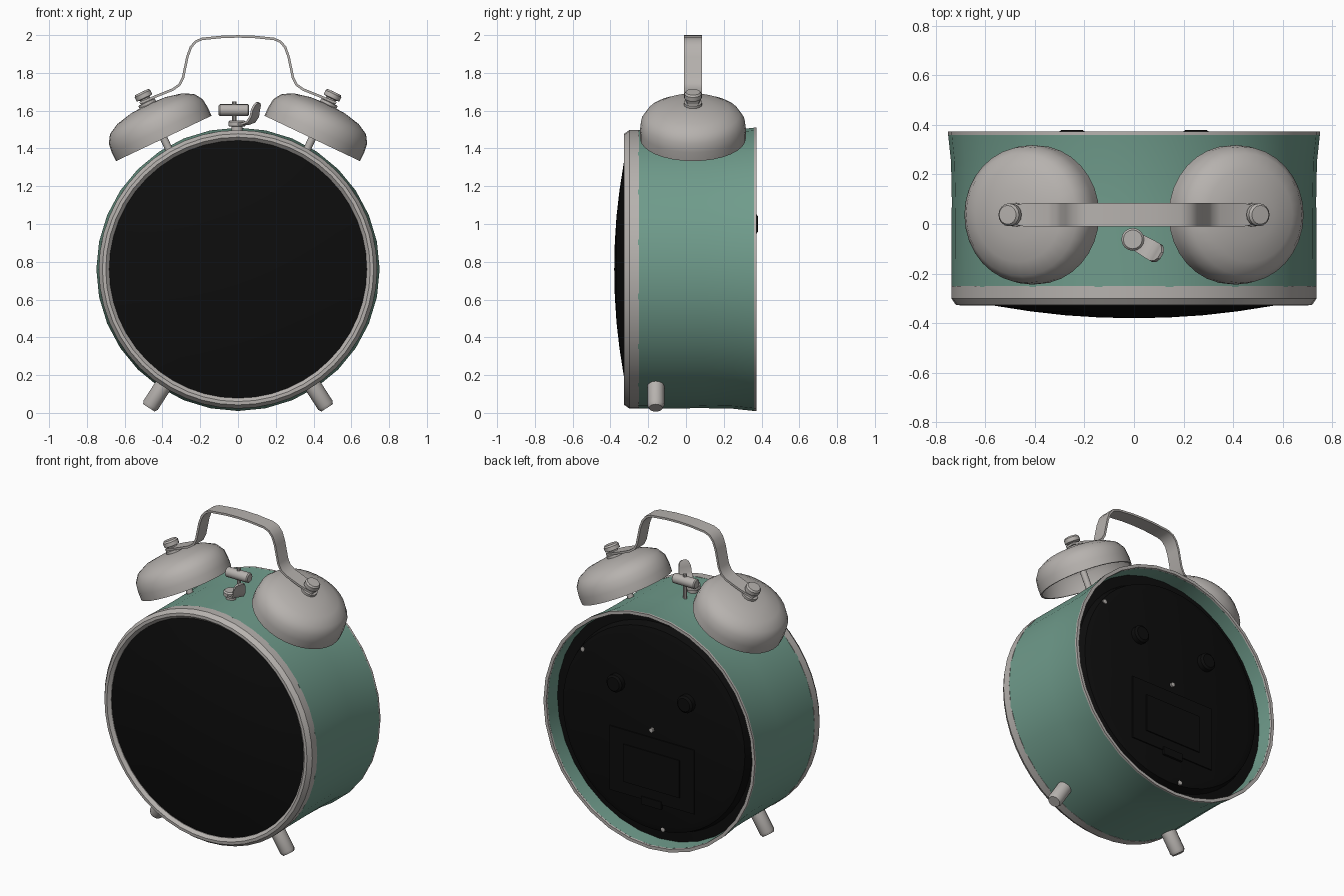
import bpy, bmesh, math
from mathutils import Matrix, Vector

if "Cube" in bpy.data.objects:
    bpy.data.objects.remove(bpy.data.objects["Cube"])


def material(name, rgb):
    m = bpy.data.materials.new(name)
    m.diffuse_color = (*rgb, 1)
    m.use_nodes = True
    m.node_tree.nodes["Principled BSDF"].inputs["Base Color"].default_value = m.diffuse_color
    return m


METAL = material("warm grey metal", (0.47, 0.445, 0.425))
GREEN = material("sage green", (0.16, 0.33, 0.26))
BLACK = material("black", (0.004, 0.004, 0.004))
CZ = 0.76  # height of the case axis


def finish(name, bm, mat, angle=35):
    bmesh.ops.remove_doubles(bm, verts=bm.verts, dist=1e-5)
    bmesh.ops.recalc_face_normals(bm, faces=bm.faces)
    me = bpy.data.meshes.new(name)
    bm.to_mesh(me)
    bm.free()
    me.materials.append(mat)
    ob = bpy.data.objects.new(name, me)
    bpy.context.collection.objects.link(ob)
    bpy.ops.object.select_all(action='DESELECT')
    ob.select_set(True)
    bpy.context.view_layer.objects.active = ob
    bpy.ops.object.shade_smooth_by_angle(angle=math.radians(angle))
    return ob


def lathe(name, profile, mat, origin, axis, seg=32, closed=False):
    """Revolve (radius, height) points around an axis."""
    bm = bmesh.new()
    pts = profile + profile[:1] if closed else profile
    rot = Vector((0, 0, 1)).rotation_difference(Vector(axis)).to_matrix().to_4x4()
    vs = [bm.verts.new((r, 0, h)) for r, h in pts]
    es = [bm.edges.new(p) for p in zip(vs, vs[1:])]
    bmesh.ops.spin(bm, geom=vs + es, cent=(0, 0, 0), axis=(0, 0, 1),
                   angle=math.tau, steps=seg, use_merge=False)
    bmesh.ops.transform(bm, matrix=Matrix.Translation(origin) @ rot, verts=bm.verts)
    return finish(name, bm, mat)


def ribbon(name, path, half_width, thick, mat, matrix):
    """Strap following (x, z) points, with a width along y and a thickness."""
    bm = bmesh.new()
    pts = [Vector(p) for p in path]
    rings = []
    for i, p in enumerate(pts):
        t = (pts[min(i + 1, len(pts) - 1)] - pts[max(i - 1, 0)]).normalized()
        n = Vector((-t.y, t.x)) * thick / 2
        w = half_width[i] if isinstance(half_width, list) else half_width
        rings.append([bm.verts.new((q.x, s, q.y))
                      for q, s in ((p + n, -w), (p + n, w), (p - n, w), (p - n, -w))])
    for a, b in zip(rings, rings[1:]):
        for k in range(4):
            bm.faces.new((a[k], a[(k + 1) % 4], b[(k + 1) % 4], b[k]))
    bm.faces.new(rings[0])
    bm.faces.new(rings[-1])
    bmesh.ops.transform(bm, matrix=matrix, verts=bm.verts)
    return finish(name, bm, mat)


def box(name, lo, hi, mat):
    bm = bmesh.new()
    lo, hi = Vector(lo), Vector(hi)
    size = Matrix.Diagonal((*(hi - lo), 1))
    bmesh.ops.create_cube(bm, size=1, matrix=Matrix.Translation((lo + hi) / 2) @ size)
    return finish(name, bm, mat)


AXIS, CENTRE = (0, 1, 0), (0, 0, CZ)

# Case: drum wall with a flared back edge, bezel and back trim
lathe("case", [(0.737, -0.255), (0.735, 0.10), (0.738, 0.25), (0.75, 0.362),
               (0.728, 0.362), (0.722, 0.25), (0.72, -0.255)],
      GREEN, CENTRE, AXIS, closed=True)
lathe("front_bezel", [(0.737, -0.25), (0.737, -0.30), (0.718, -0.327), (0.70, -0.328),
                      (0.682, -0.31), (0.682, -0.25)],
      METAL, CENTRE, AXIS, seg=48, closed=True)
lathe("back_trim", [(0.75, 0.36), (0.75, 0.373), (0.73, 0.373), (0.728, 0.36)],
      METAL, CENTRE, AXIS, closed=True)

# Domed front glass
lathe("front_glass", [(0, -0.38), (0.14, -0.377), (0.28, -0.368), (0.42, -0.352),
                      (0.56, -0.33), (0.69, -0.304)], BLACK, CENTRE, AXIS, seg=48)

# Recessed back cover with knobs, battery door and screws
lathe("back_cover", [(0, 0.34), (0.60, 0.34), (0.645, 0.325), (0.66, 0.275), (0.724, 0.27)],
      BLACK, CENTRE, AXIS, seg=48)
for x in (-0.25, 0.25):
    lathe("back_knob", [(0.055, 0.335), (0.055, 0.37), (0.042, 0.38), (0, 0.38)],
          BLACK, (x, 0, 1.0), AXIS, seg=16)
box("battery_frame", (-0.30, 0.335, 0.30), (0.30, 0.347, 0.71), BLACK)
box("battery_door", (-0.20, 0.34, 0.38), (0.20, 0.354, 0.62), BLACK)
box("battery_latch", (-0.07, 0.335, 0.27), (0.07, 0.354, 0.32), BLACK)
for x, z, y in ((0, CZ, 0.34), (0.50, 1.14, 0.32), (-0.07, 0.135, 0.32)):
    lathe("back_screw", [(0.014, 0), (0.014, 0.015), (0, 0.018)], METAL, (x, y, z), AXIS, seg=10)

for s in (-1, 1):
    # Bell with its post and cap nut on a tilted axis
    tilt = math.radians(25.4)
    up = (s * math.sin(tilt), 0, math.cos(tilt))
    base = (s * 0.393, 0.037, 1.453)
    lathe("bell", [(0.28, 0), (0.281, 0.05), (0.275, 0.10), (0.247, 0.143), (0.19, 0.174),
                   (0.10, 0.194), (0, 0.20), (0, 0.19), (0.10, 0.184), (0.185, 0.164),
                   (0.237, 0.136), (0.264, 0.095), (0.27, 0)],
          METAL, base, up, closed=True)
    lathe("bell_post", [(0.02, -0.16), (0.02, 0.22)], METAL, base, up, seg=12)
    lathe("bell_nut", [(0, 0.195), (0.048, 0.195), (0.048, 0.212), (0.028, 0.216),
                       (0.028, 0.234), (0.046, 0.238), (0.046, 0.262), (0.038, 0.272),
                       (0, 0.273)], METAL, base, up, seg=16)
    # Foot
    out = Vector((s * 0.54, 0, -0.84)).normalized()
    lathe("foot", [(0, 0.70), (0.045, 0.70), (0.045, 0.855), (0.036, 0.872), (0, 0.872)],
          METAL, (0, -0.16, CZ), out, seg=16)

# Carrying handle strap
half = [(-0.52, 1.640), (-0.44, 1.674), (-0.345, 1.712), (-0.31, 1.737), (-0.291, 1.775),
        (-0.268, 1.885), (-0.25, 1.935), (-0.225, 1.965), (-0.19, 1.98), (-0.08, 1.991), (0, 1.993)]
path = half + [(-x, z) for x, z in half[-2::-1]]
ribbon("handle", path, [0.03] + [0.047] * (len(path) - 2) + [0.03], 0.013, METAL,
       Matrix.Translation((0, 0.037, 0)))

# Striker between the bells
lathe("striker_rod", [(0, 1.45), (0.012, 1.45), (0.012, 1.648), (0, 1.648)],
      METAL, (-0.02, 0.037, 0), (0, 0, 1), seg=10)
lathe("striker_head", [(0, -0.08), (0.025, -0.08), (0.031, -0.074), (0.031, 0.074),
                       (0.025, 0.08), (0, 0.08)], METAL, (-0.022, 0.037, 1.603), (1, 0, 0), seg=16)

# Alarm lever: round base and curved thumb tab
lathe("lever_base", [(0, 1.47), (0.03, 1.47), (0.03, 1.515), (0.046, 1.518),
                     (0.046, 1.54), (0.038, 1.548), (0, 1.548)],
      METAL, (-0.005, -0.062, 0), (0, 0, 1), seg=16)
ribbon("lever_tab", [(0, 1.53), (0.05, 1.53), (0.085, 1.542), (0.106, 1.57), (0.113, 1.605),
                     (0.123, 1.63), (0.13, 1.642)],
       [0.036, 0.038, 0.04, 0.04, 0.038, 0.03, 0.014], 0.012, METAL,
       Matrix.Translation((-0.005, -0.062, 0)) @ Matrix.Rotation(math.radians(-30), 4, 'Z'))
